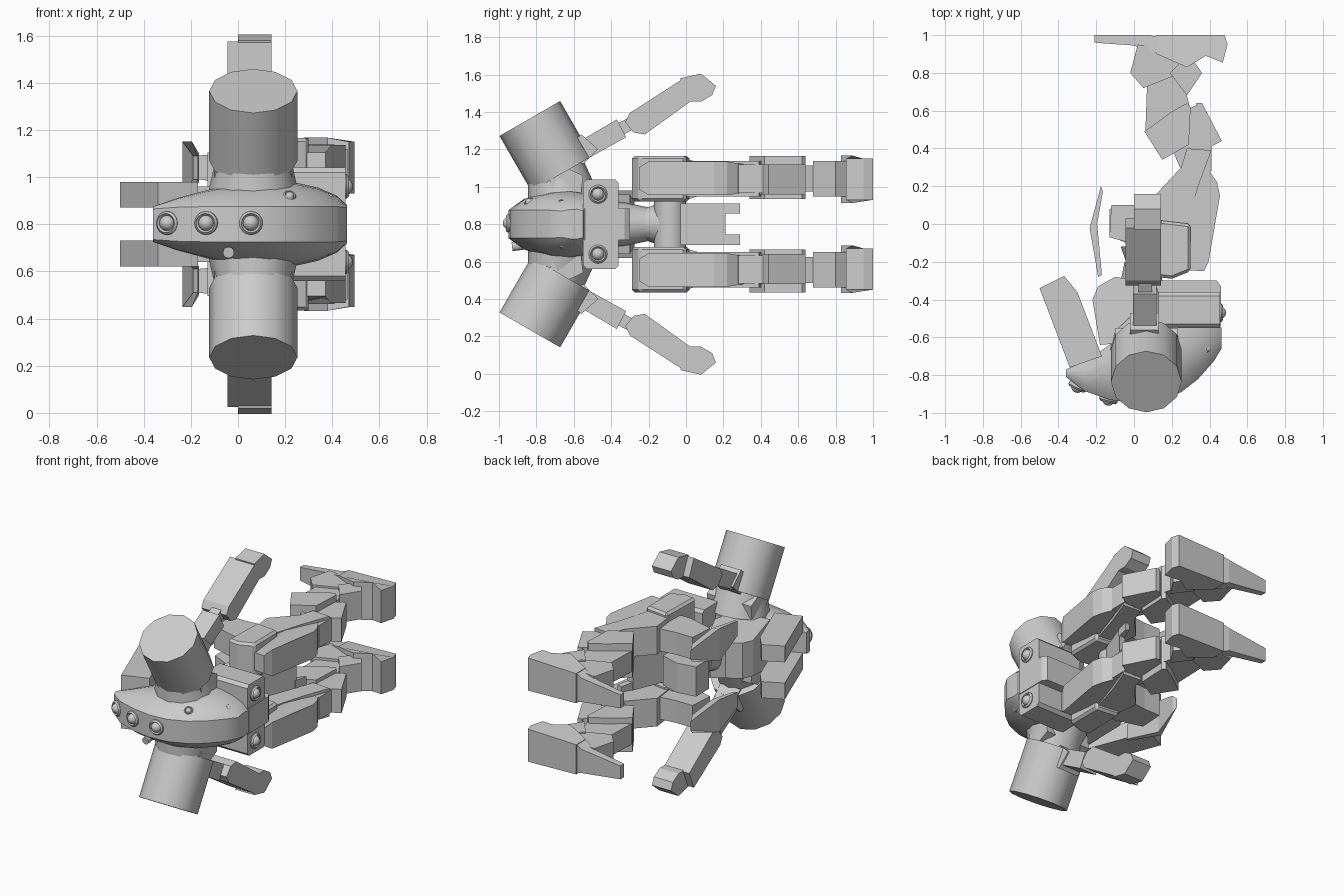
import bpy, bmesh, math
from mathutils import Vector, Matrix

if "Cube" in bpy.data.objects:
    bpy.data.objects.remove(bpy.data.objects["Cube"])

MID = 0.8  # height of the symmetry plane


def finish(name, bm, mirror=False, smooth=False, bevel=0.0):
    # every mesh is stored relative to the symmetry plane
    bmesh.ops.translate(bm, verts=bm.verts, vec=(0, 0, -MID))
    bmesh.ops.recalc_face_normals(bm, faces=bm.faces)
    me = bpy.data.meshes.new(name)
    bm.to_mesh(me)
    bm.free()
    ob = bpy.data.objects.new(name, me)
    ob.location.z = MID
    bpy.context.collection.objects.link(ob)
    if bevel:
        b = ob.modifiers.new("edge", 'BEVEL')
        b.width, b.segments = bevel, 1
    if mirror:
        m = ob.modifiers.new("mirror", 'MIRROR')
        m.use_axis = (False, False, True)
        m.use_mirror_merge = False
    if smooth:
        bpy.ops.object.select_all(action='DESELECT')
        ob.select_set(True)
        bpy.context.view_layer.objects.active = ob
        bpy.ops.object.shade_smooth_by_angle(angle=math.radians(35))
    return ob


def loft(name, rings, **kw):
    bm = bmesh.new()
    vs = [[bm.verts.new(p) for p in ring] for ring in rings]
    n = len(vs[0])
    for a, b in zip(vs, vs[1:]):
        for i in range(n):
            bm.faces.new((a[i], a[(i + 1) % n], b[(i + 1) % n], b[i]))
    bm.faces.new(vs[0])
    bm.faces.new(vs[-1])
    return finish(name, bm, **kw)


def plan(name, pts, c, h, **kw):
    # top-view outline (x, y, optional half height) around height c
    lo, hi = [], []
    for p in pts:
        k = p[2] if len(p) > 2 else h
        lo.append((p[0], p[1], c - k))
        hi.append((p[0], p[1], c + k))
    return loft(name, [lo, hi], **kw)


def side(name, pts, x0, x1, **kw):
    # side-view outline (y, z) extruded across x
    return loft(name, [[(x, y, z) for y, z in pts] for x in (x0, x1)], **kw)


def tube(name, p0, p1, r0, r1, seg=12, **kw):
    p0, p1 = Vector(p0), Vector(p1)
    d = p1 - p0
    bm = bmesh.new()
    rot = d.to_track_quat('Z', 'Y').to_matrix().to_4x4()
    bmesh.ops.create_cone(bm, cap_ends=True, segments=seg, radius1=r0, radius2=r1,
                          depth=d.length, matrix=Matrix.Translation((p0 + p1) / 2) @ rot)
    return finish(name, bm, smooth=True, **kw)


def lens(name, pos, direction, r, **kw):
    # stepped rim with a rounded centre
    p, d = Vector(pos), Vector(direction).normalized()
    rot = d.to_track_quat('Z', 'Y').to_matrix()
    prof = [(1, -.8), (1, .1), (.82, .3), (.66, .1), (.6, .3), (.35, .55), (.1, .62)]
    rings = []
    for k, h in prof:
        rings.append([p + rot @ Vector((r * k * math.cos(a), r * k * math.sin(a), r * h))
                      for a in [i * math.tau / 16 for i in range(16)]])
    return loft(name, rings, smooth=True, **kw)


# rounded body shell: sections across x (x, front y, back y, band half height, half height)
secs = [(-.36, -.81, -.77, .065, .075), (-.26, -.885, -.73, .072, .11),
        (-.13, -.93, -.64, .075, .145), (0, -.95, -.54, .075, .17),
        (.13, -.94, -.5, .075, .18), (.25, -.89, -.5, .075, .175),
        (.34, -.82, -.5, .075, .155), (.42, -.73, -.52, .075, .12),
        (.463, -.66, -.55, .07, .08)]
rings = []
for x, f, b, k, h in secs:
    d = b - f
    half = [(f, k), (f + d * .2, k + (h - k) * .62), (f + d * .45, k + (h - k) * .92),
            (f + d * .7, h), (b, h * .9)]
    rings.append([(x, y, MID + z) for y, z in half] + [(x, y, MID - z) for y, z in half[::-1]])
loft("body_shell", rings, smooth=True)

# lenses on the face band, and rivets
for x, y, dx in ((-.3, -.862, -.5), (-.135, -.93, -.25), (.055, -.948, 0)):
    lens("face_lens", (x, y, MID + .005), (dx, -1, 0), .05)
lens("shell_rivet", (.22, -.84, .92), (.25, -.6, .7), .028)
lens("shell_rivet", (.39, -.66, .91), (.7, -.1, .6), .028, mirror=True)
tube("shell_pipe", (-.04, -.85, .69), (-.04, -.93, .68), .024, .024)

# shoulder drums and collars
tube("shoulder_drum", (.065, -.665, 1.07), (.065, -.835, 1.365), .187, .187, mirror=True)
tube("shoulder_collar", (.065, -.66, .94), (.065, -.70, 1.12), .19, .15, mirror=True)
side("collar_guard", [(-.7, .95), (-.56, .97), (-.55, 1.06), (-.7, 1.13), (-.75, 1.1)],
     -.1, .23, mirror=True)

# arms
side("upper_arm_mount", [(-.56, 1.28), (-.47, 1.2), (-.55, 1.12), (-.65, 1.2)],
     -.02, .13, mirror=True)
side("upper_arm", [(-.54, 1.26), (-.37, 1.36), (-.32, 1.265), (-.5, 1.165)],
     -.005, .12, mirror=True)
side("elbow_joint", [(-.38, 1.33), (-.25, 1.4), (-.22, 1.34), (-.35, 1.27)],
     .025, .095, mirror=True)
side("forearm", [(-.325, 1.345), (-.3, 1.395), (-.02, 1.575), (.03, 1.46), (-.22, 1.28), (-.28, 1.29)],
     -.045, .142, mirror=True)
side("hand", [(-.03, 1.58), (.08, 1.605), (.16, 1.54), (.14, 1.49), (.08, 1.455), (0, 1.455)],
     0, .142, mirror=True)

# chest blocks with lenses
plan("chest_centre", [(.1, -.58), (.43, -.57), (.46, -.54), (.46, -.33), (.44, -.3), (.1, -.3)],
     MID, .085)
side("chest_block", [(-.55, .87), (-.55, 1.02), (-.53, 1.04), (-.38, 1.04), (-.36, 1.02), (-.36, .87)],
     .13, .455, mirror=True)
lens("chest_lens", (.456, -.47, .96), (1, 0, 0), .05, mirror=True)

# backpack and its twin thrusters
plan("backpack", [(-.22, -.4, .12), (-.19, -.33, .12), (-.1, -.28, .12), (.03, -.3), (.1, -.45),
                  (.06, -.62), (-.18, -.64)], MID, .16)
plan("thruster", [(-.5, -.34), (-.37, -.275), (-.3, -.36), (-.17, -.7), (-.34, -.76)],
     .925, .055, mirror=True)

# waist, hips and skirts
tube("waist", (.04, -.5, MID), (.04, -.2, MID), .15, .09, 16)
tube("waist_flare", (.05, -.29, MID), (.05, -.12, MID), .06, .12, 16)
tube("hip_axle", (.1, -.085, .57), (.1, -.085, 1.03), .085, .085, 20)
plan("pelvis", [(-.13, -.06), (0, -.12), (.13, -.1), (.13, .06), (0, .1), (-.13, .08)], MID, .1)
plan("hip_joint", [(-.13, -.07), (.05, -.12), (.25, -.12), (.25, .13), (.0, .1), (-.12, .1)],
     1.03, .075, mirror=True)
plan("front_skirt", [(.15, -.03), (.2, -.03), (.29, .21), (.25, .21)], MID, .11)
plan("skirt_tip", [(.25, .2), (.29, .2), (.31, .29), (.28, .29, .02)], .883, .027, mirror=True)
plan("rear_skirt", [(-.175, .2, .03), (-.165, .17, .06), (-.195, 0, .11), (-.17, -.27, .05),
                    (-.19, -.28, .05), (-.235, -.02, .11)], 1.04, .08, mirror=True)

# legs
plan("thigh_side", [(.12, -.28), (.2, -.29), (.3, -.25), (.3, .0), (.13, .02)],
     1.043, .122, mirror=True, bevel=.015)
plan("thigh_core", [(.14, -.1), (.25, -.1), (.34, .2), (.41, .39), (.28, .4), (.25, .3), (.11, .15)],
     1.043, .095, mirror=True)
plan("thigh_armour", [(.22, -.24, .06), (.37, -.25, .06), (.395, -.2), (.455, .15), (.44, .22),
                      (.36, .34, .07), (.29, .31, .07), (.25, .05)],
     1.045, .09, mirror=True)
plan("knee_joint", [(.26, .26), (.41, .28), (.41, .44), (.25, .48), (.2, .4)],
     1.043, .075, mirror=True)
plan("knee_guard", [(.28, .39), (.34, .36), (.35, .64), (.27, .6)], 1.04, .08, mirror=True)
plan("knee_plate", [(.33, .64), (.3, .5), (.35, .4), (.39, .4), (.465, .44), (.36, .64)],
     1.04, .08, mirror=True)
plan("calf", [(.055, .49), (.15, .34), (.29, .42), (.3, .62), (.28, .64), (.2, .595)],
     1.05, .115, mirror=True)
plan("shin", [(.06, .48), (.2, .5), (.3, .6), (.28, .68), (.2, .81), (.07, .76)],
     1.045, .07, mirror=True)
plan("ankle", [(.05, .72), (.2, .78), (.29, .83), (.24, .92), (.02, .95), (-.02, .8)],
     1.043, .085, mirror=True)
plan("ankle_guard", [(.19, .8), (.28, .68), (.36, .8), (.29, .9)], 1.043, .095, mirror=True)
plan("foot_toe", [(.12, 1.0, .1), (.12, .9, .1), (.28, .83), (.38, .89), (.47, .855, .11),
                  (.495, .95, .11), (.48, 1.0, .11)], 1.04, .127, mirror=True)
plan("foot_heel", [(.13, .99, .1), (.13, .9, .1), (0, .945, .07), (-.21, .96, .045), (-.21, 1.0, .045),
                   (.08, 1.0, .08)], 1.04, .08, mirror=True)
